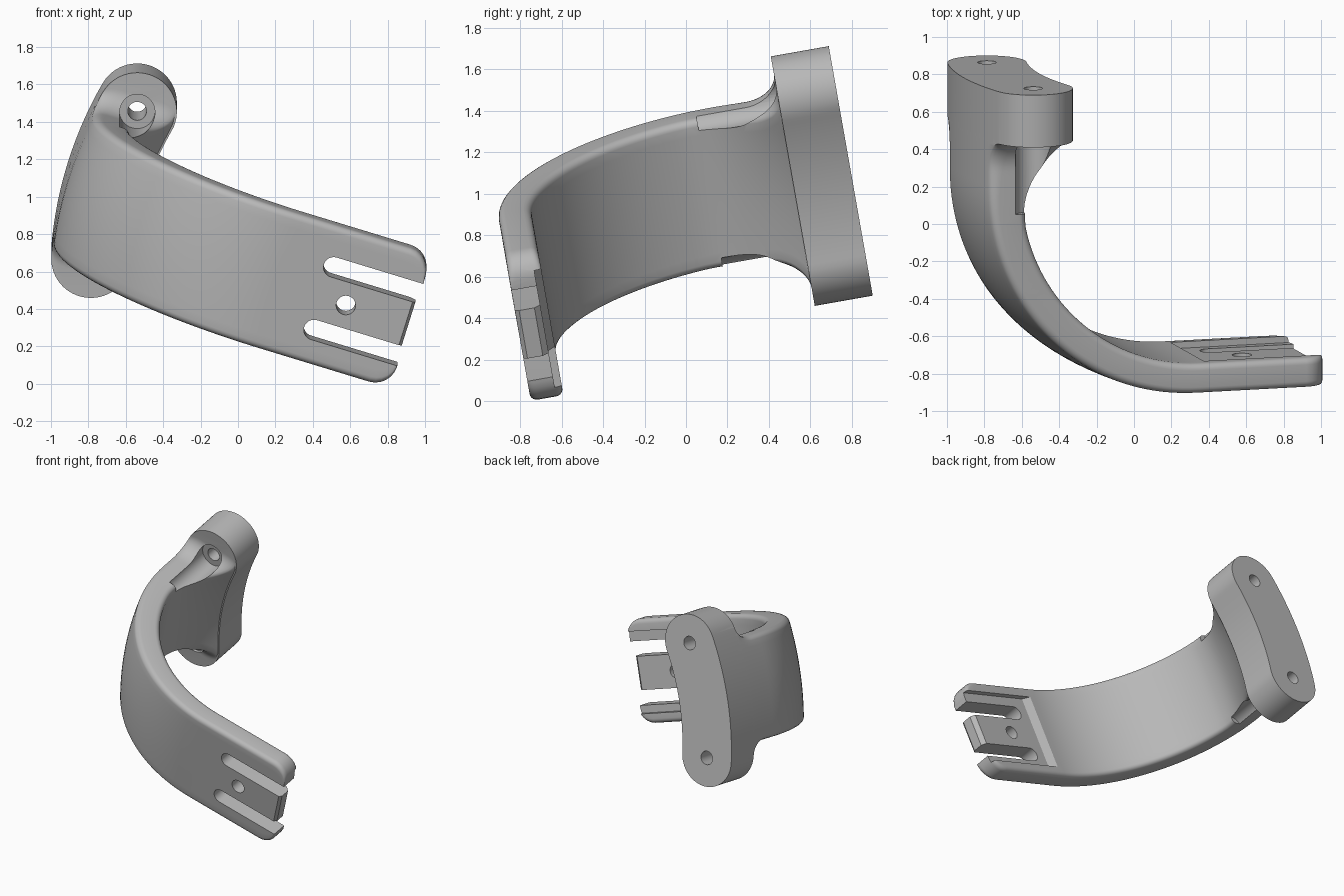
import bpy, bmesh
from math import sin, cos, pi, sqrt, radians
from mathutils import Matrix

cube = bpy.data.objects.get("Cube")
if cube:
    bpy.data.objects.remove(cube)

# Local frame: x along the arm, y through the flange, z across the strap
FRAME = (Matrix.Translation((0, 0, 0.85)) @ Matrix.Rotation(radians(10), 4, 'X')
         @ Matrix.Rotation(radians(17.2), 4, 'Y') @ Matrix.Translation((0, 0, -0.083)))

grey = bpy.data.materials.new("satin_grey")
grey.use_nodes = True
colour = (0.48, 0.48, 0.48, 1)
grey.diffuse_color = colour
grey.node_tree.nodes["Principled BSDF"].inputs["Base Color"].default_value = colour


def loft(name, rings):
    """Skin a list of equal closed rings and cap both ends."""
    bm = bmesh.new()
    loops = [[bm.verts.new(p) for p in ring] for ring in rings]
    n = len(loops[0])
    for a, b in zip(loops, loops[1:]):
        for i in range(n):
            j = (i + 1) % n
            bm.faces.new((a[i], a[j], b[j], b[i]))
    bm.faces.new(loops[0][::-1])
    bm.faces.new(loops[-1])
    bmesh.ops.recalc_face_normals(bm, faces=bm.faces)
    mesh = bpy.data.meshes.new(name)
    bm.to_mesh(mesh)
    bm.free()
    obj = bpy.data.objects.new(name, mesh)
    bpy.context.collection.objects.link(obj)
    mesh.materials.append(grey)
    return obj


def along_y(name, outline, y0, y1):
    return loft(name, [[(x, y, z) for x, z in outline] for y in (y0, y1)])


def along_z(name, outline, z0, z1):
    return loft(name, [[(x, y, z) for x, y in outline] for z in (z0, z1)])


def circle(x, z, r, a0=0, a1=2 * pi, n=40):
    return [(x + r * cos(a0 + (a1 - a0) * i / n), z + r * sin(a0 + (a1 - a0) * i / n))
            for i in range(n)]


def combine(target, tool, operation):
    mod = target.modifiers.new("combine", 'BOOLEAN')
    mod.operation, mod.object, mod.solver = operation, tool, 'EXACT'
    bpy.context.view_layer.objects.active = target
    bpy.ops.object.modifier_apply(modifier=mod.name)
    bpy.data.objects.remove(tool)


# Flange: a constant-width curved pad with round ends
HOLE_X, HOLE_Z, PAD_R = -0.668, 0.418, 0.212
BEND, BEND_X = 1.94, 1.226
FRONT, BACK = 0.544, 0.828


def pad_edge(z, side):
    """x of the pad outline at height z; side -1 is convex, +1 concave."""
    z = abs(z)
    r = BEND - side * PAD_R
    if z < HOLE_Z * r / BEND:
        return BEND_X - sqrt(r * r - z * z)
    return HOLE_X + side * sqrt(max(0, PAD_R ** 2 - (z - HOLE_Z) ** 2))


top = HOLE_Z + PAD_R
heights = [top * sin(pi * (i / 60 - 0.5)) for i in range(61)]
outline = [(pad_edge(z, 1), z) for z in heights]
outline += [(pad_edge(z, -1), z) for z in heights[-2:0:-1]]
bracket = along_y("curved_bracket", outline, FRONT, BACK)

# Strap: rounded section swept along the arm, round the bend and into the flange
OUT, IN, HALF, TIP, TIP_R, EDGE = 0.885, 0.725, 0.38, 0.995, 0.12, 0.035
CENTRE, SWELL, FILL_START = 0.275, 0.013, 0.03


def section(half, thick):
    """Rounded rectangle as (depth fraction, z) pairs."""
    pts = []
    corners = [(thick - EDGE, half - EDGE, 0), (EDGE, half - EDGE, 1),
               (EDGE, EDGE - half, 2), (thick - EDGE, EDGE - half, 3)]
    for d, z, q in corners:
        for k in range(6):
            a = (q + k / 5) * pi / 2
            pts.append((d + EDGE * cos(a), z + EDGE * sin(a)))
        if q % 2:
            pts += [(pts[-1][0], z - 2 * z * k / 16) for k in range(1, 16)]
    return [(d / thick, z) for d, z in pts]


def fill(y, z):
    """Extra depth of the gusset between strap and flange."""
    s = max(0, (y - FILL_START) / (FRONT - FILL_START))
    return (pad_edge(z, 1) - 0.01 + IN - SWELL) * s * s


THICK = OUT - IN
rings = []
for i in range(7):      # rounded tip
    a = pi / 2 * i / 6
    x, half = TIP - TIP_R * (1 - cos(a)), HALF - TIP_R * (1 - sin(a))
    rings.append([(x, -OUT + d * THICK, z) for d, z in section(half, THICK)])
for i in range(37):     # bend, growing thicker and more convex towards the root
    a = pi / 2 * i / 36
    ring = []
    for d, z in section(HALF, THICK):
        outer = OUT + CENTRE + (-pad_edge(z, -1) - OUT) * sin(a)
        inner = IN + CENTRE - SWELL * sin(a)
        inner -= fill(CENTRE - inner * cos(a), z)
        r = outer + (inner - outer) * d
        ring.append((CENTRE - r * sin(a), CENTRE - r * cos(a), z))
    rings.append(ring)
for i in range(1, 17):  # flared root
    t = sin(pi / 2 * i / 16)
    y = CENTRE + (FRONT - CENTRE) * t
    s = max(0, (t - 0.4) / 0.6)
    flare = 1 - sqrt(1 - s * s)
    ring = []
    for d, z in section(HALF + 0.125 * flare, THICK):
        outer = pad_edge(z, -1)
        inner = SWELL - IN + fill(y, z)
        ring.append((outer + (inner - outer) * d, y, z))
    rings.append(ring)
rings.append([(x, y + 0.03, z) for x, y, z in rings[-1]])
combine(bracket, loft("strap", rings), 'UNION')

# Inside pocket with a sloped end
pocket = [(0.29, -0.703), (0.38, -0.76), (1.2, -0.76), (1.2, -0.6), (0.29, -0.6)]
combine(bracket, along_z("pocket_cutter", pocket, -0.305, 0.295), 'DIFFERENCE')

# Round-ended slots that separate the tab from the fingers
SHIFT = -0.015
for side in (-1, 1):
    z = SHIFT + side * 0.178
    slot = circle(0.511, z, 0.055, pi / 2, 3 * pi / 2, 16) + [
        (0.511, z - 0.055), (1.2, z - 0.055), (1.2, z + 0.055)]
    combine(bracket, along_y("slot_cutter", slot, -1, -0.6), 'DIFFERENCE')

# Chamfered end of the tab
end = [(0.965, -1), (0.965, -0.89), (0.985, -0.865), (0.985, -0.79), (0.95, -0.755),
       (0.95, -0.6), (1.2, -0.6), (1.2, -1)]
combine(bracket, along_z("tab_end_cutter", end, SHIFT - 0.15, SHIFT + 0.15), 'DIFFERENCE')

# Hole in the tab, then screw holes with access channels in the flange
combine(bracket, along_y("tab_hole_cutter", circle(0.634, SHIFT, 0.052), -1, -0.6), 'DIFFERENCE')
for side in (-1, 1):
    z = side * HOLE_Z
    combine(bracket, along_y("channel_cutter", circle(HOLE_X, z, 0.095), 0.14, FRONT + 0.02),
            'DIFFERENCE')
    combine(bracket, along_y("screw_hole_cutter", circle(HOLE_X, z, 0.05), 0.3, 1), 'DIFFERENCE')

# Tilt into place and shade
bracket.data.transform(FRAME)
bpy.ops.object.select_all(action='DESELECT')
bracket.select_set(True)
bpy.context.view_layer.objects.active = bracket
bpy.ops.object.shade_smooth_by_angle(angle=radians(30))
